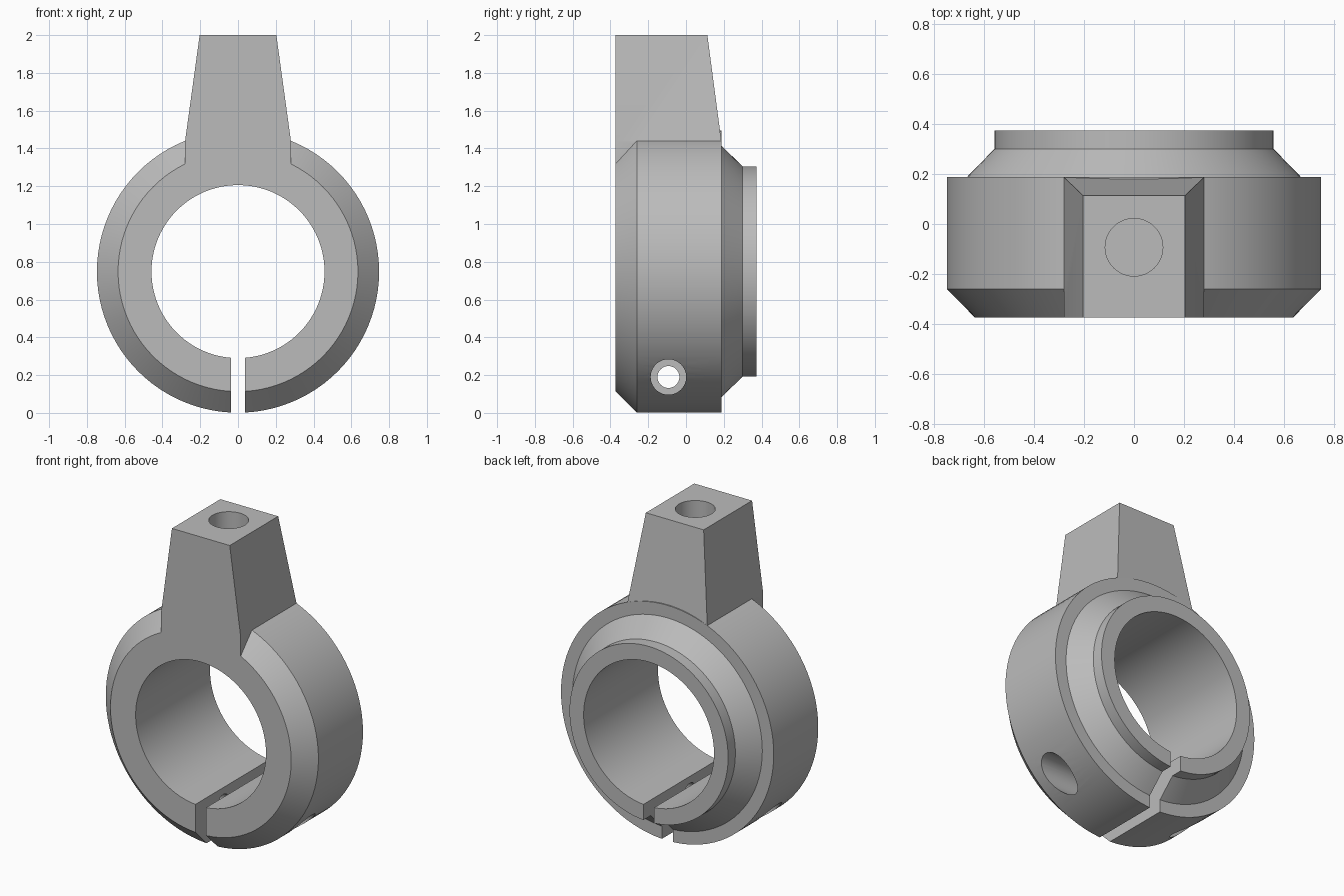
import bpy, bmesh, math
from mathutils import Matrix

if "Cube" in bpy.data.objects:
    bpy.data.objects.remove(bpy.data.objects["Cube"])

CZ = 0.748            # height of the ring axis
FRONT, BACK = -0.373, 0.187
HOLE_Y = -0.093

grey = bpy.data.materials.new("plain grey")
grey.use_nodes = True
colour = (0.5, 0.5, 0.5, 1)
grey.diffuse_color = colour
grey.node_tree.nodes["Principled BSDF"].inputs["Base Color"].default_value = colour


def make_object(name, bm):
    bmesh.ops.recalc_face_normals(bm, faces=bm.faces)
    mesh = bpy.data.meshes.new(name)
    bm.to_mesh(mesh)
    bm.free()
    mesh.materials.append(grey)
    obj = bpy.data.objects.new(name, mesh)
    bpy.context.collection.objects.link(obj)
    return obj


def revolve(name, profile, steps=96):
    """Spin a closed (y, radius) profile about the ring axis."""
    bm = bmesh.new()
    verts = [bm.verts.new((0, y, CZ + r)) for y, r in profile]
    edges = [bm.edges.new((a, b)) for a, b in zip(verts, verts[1:] + verts[:1])]
    bmesh.ops.spin(bm, geom=verts + edges, cent=(0, 0, CZ), axis=(0, 1, 0),
                   angle=math.tau, steps=steps, use_merge=True)
    bmesh.ops.remove_doubles(bm, verts=bm.verts, dist=1e-5)
    return make_object(name, bm)


def stack(name, sections):
    """Join rectangular sections (z, half width, front y, back y)."""
    bm = bmesh.new()
    rings = [[bm.verts.new(p) for p in ((-w, f, z), (w, f, z), (w, b, z), (-w, b, z))]
             for z, w, f, b in sections]
    for low, high in zip(rings, rings[1:]):
        for i in range(4):
            j = (i + 1) % 4
            bm.faces.new((low[i], low[j], high[j], high[i]))
    bm.faces.new(rings[0])
    bm.faces.new(rings[-1])
    return make_object(name, bm)


def cylinder(name, radius, depth, centre, turn=0):
    bm = bmesh.new()
    bmesh.ops.create_cone(bm, cap_ends=True, segments=48, radius1=radius,
                          radius2=radius, depth=depth,
                          matrix=Matrix.Translation(centre) @ Matrix.Rotation(turn, 4, "Y"))
    return make_object(name, bm)


def combine(target, other, operation):
    mod = target.modifiers.new(operation.lower(), "BOOLEAN")
    mod.operation, mod.object, mod.solver = operation, other, "EXACT"
    bpy.context.view_layer.objects.active = target
    bpy.ops.object.modifier_apply(modifier=mod.name)
    bpy.data.objects.remove(other)


# Chamfered ring with a stepped collar on the back
clamp = revolve("split_clamp_ring", [
    (FRONT, 0.458), (FRONT, 0.635), (-0.26, 0.747), (BACK, 0.747),
    (BACK, 0.667), (0.3, 0.557), (0.373, 0.557), (0.373, 0.458)])

# Tapered mounting post
combine(clamp, stack("mounting_post", [
    (1.27, 0.28, FRONT, BACK), (1.44, 0.28, FRONT, BACK),
    (2.0, 0.203, FRONT, 0.113)]), "UNION")

# Slot at the bottom, blind hole in the post, clamp screw hole with counterbores
combine(clamp, stack("slot_cutter", [
    (-0.1, 0.038, -0.5, 0.5), (0.6, 0.038, -0.5, 0.5)]), "DIFFERENCE")
combine(clamp, cylinder("post_hole_cutter", 0.115, 0.6, (0, HOLE_Y, 1.8)), "DIFFERENCE")
combine(clamp, cylinder("screw_cutter", 0.058, 2, (0, HOLE_Y, 0.19), math.pi / 2), "DIFFERENCE")
for side in (-1, 1):
    combine(clamp, cylinder("counterbore_cutter", 0.094, 0.6,
                            (side * 0.56, HOLE_Y, 0.19), math.pi / 2), "DIFFERENCE")

# Smooth curved walls, crisp edges
bpy.ops.object.select_all(action="DESELECT")
clamp.select_set(True)
bpy.context.view_layer.objects.active = clamp
bpy.ops.object.shade_smooth_by_angle(angle=math.radians(25))
